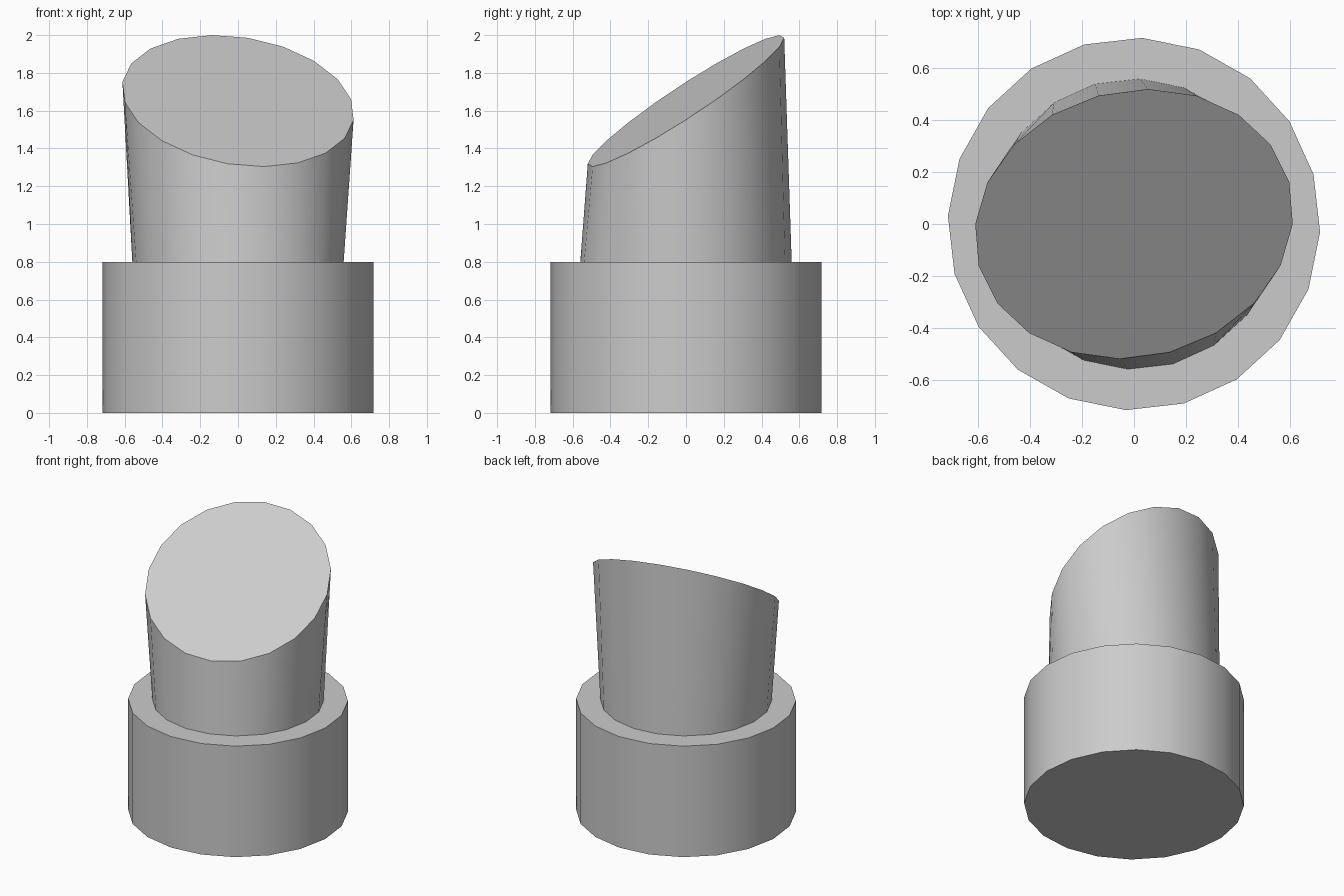
import bpy, bmesh
from math import radians, cos, sin, tau
from mathutils import Vector, Euler, Matrix

if "Cube" in bpy.data.objects:
    bpy.data.objects.remove(bpy.data.objects["Cube"])

N = 20


def ring(bm, radius, z, twist=0, tilt=(0, 0)):
    rot = Euler((radians(tilt[0]), radians(tilt[1]), 0)).to_matrix()
    verts = []
    for i in range(N):
        a = tau * i / N + radians(twist)
        p = rot @ Vector((radius * cos(a), radius * sin(a), 0))
        verts.append(bm.verts.new(p + Vector((0, 0, z))))
    return verts


bm = bmesh.new()
rings = [
    ring(bm, 0.718, 0, -2.5),                  # foot of the base
    ring(bm, 0.718, 0.80, -2.5),               # base shoulder
    ring(bm, 0.56, 0.80, -2.5),                # start of the neck
    ring(bm, 0.62, 1.652, 0, (33, 9.3)),       # slanted mouth
]

# Walls between neighbouring rings
for lower, upper in zip(rings, rings[1:]):
    for i in range(N):
        j = (i + 1) % N
        bm.faces.new((lower[i], lower[j], upper[j], upper[i]))

# End caps
bm.faces.new(rings[0][::-1])
bm.faces.new(rings[-1])

mesh = bpy.data.meshes.new("slanted_post")
bm.to_mesh(mesh)
bm.free()
post = bpy.data.objects.new("slanted_post", mesh)
bpy.context.collection.objects.link(post)

# Smooth walls, sharp rims
bpy.context.view_layer.objects.active = post
post.select_set(True)
bpy.ops.object.shade_smooth_by_angle(angle=radians(30))
